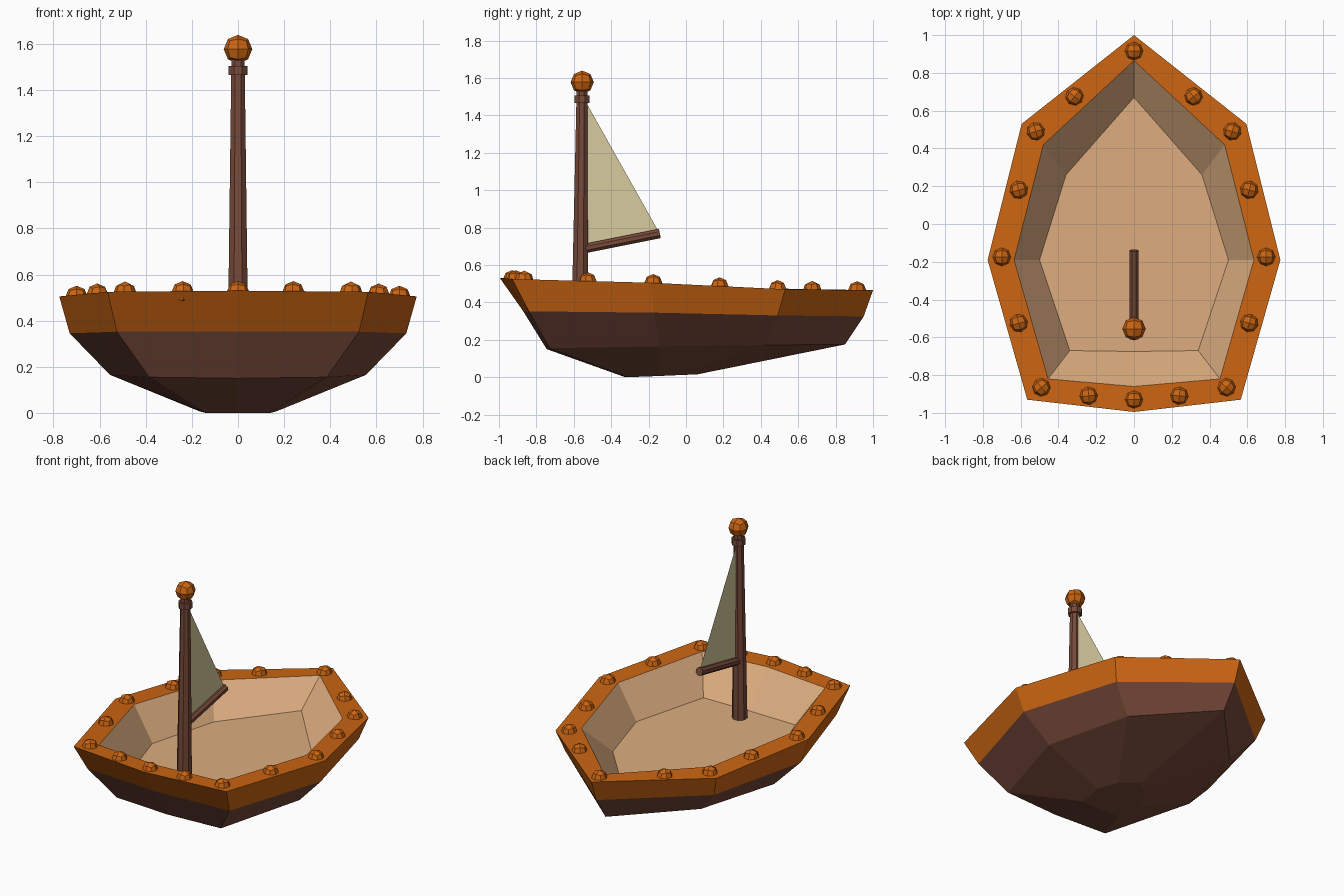
import bpy, bmesh, math
from mathutils import Vector

if "Cube" in bpy.data.objects:
    bpy.data.objects.remove(bpy.data.objects["Cube"])


def material(name, rgb):
    m = bpy.data.materials.new(name)
    m.diffuse_color = (*rgb, 1)
    m.use_nodes = True
    m.node_tree.nodes["Principled BSDF"].inputs["Base Color"].default_value = m.diffuse_color
    return m


ORANGE = material("orange_paint", (0.60, 0.13, 0.006))
BROWN = material("dark_wood", (0.185, 0.068, 0.042))
TAN = material("light_wood", (0.72, 0.42, 0.215))
CLOTH = material("sail_cloth", (0.68, 0.60, 0.34))


def finish(bm, name, mat):
    bmesh.ops.recalc_face_normals(bm, faces=bm.faces)
    me = bpy.data.meshes.new(name)
    bm.to_mesh(me)
    bm.free()
    me.materials.append(mat)
    ob = bpy.data.objects.new(name, me)
    bpy.context.collection.objects.link(ob)
    return ob


def ring(half):
    """Mirror bow-to-stern points into a closed loop."""
    return half + [(-x, y, z) for x, y, z in half[-2:0:-1]]


def shell(name, mat, loops, cap=None, up=False):
    """Skin between successive loops; optionally close one with a fan or face."""
    bm = bmesh.new()
    rows = [[bm.verts.new(p) for p in ring(h)] for h in loops]
    n = len(rows[0])
    for a, b in zip(rows, rows[1:]):
        for i in range(n):
            j = (i + 1) % n
            bm.faces.new((a[i], a[j], b[j], b[i]))
    if cap is not None:
        bm.faces.new(rows[cap])
    ob = finish(bm, name, mat)
    # open shells: make sure the faces point to the visible side
    me = ob.data
    probe = max(me.polygons, key=lambda p: abs(p.normal.z))
    if (probe.normal.z > 0) != up:
        me.flip_normals()
    return ob


def tube(name, mat, a, b, r1, r2, sides=8):
    a, b = Vector(a), Vector(b)
    bm = bmesh.new()
    bmesh.ops.create_cone(bm, cap_ends=True, segments=sides, radius1=r1,
                          radius2=r2, depth=(b - a).length)
    turn = Vector((0, 0, 1)).rotation_difference(b - a).to_matrix()
    spin = math.pi / sides
    for v in bm.verts:
        x, y, z = v.co
        v.co = Vector((x * math.cos(spin) - y * math.sin(spin),
                       x * math.sin(spin) + y * math.cos(spin), z))
        v.co = turn @ v.co + (a + b) / 2
    return finish(bm, name, mat)


def knob(name, centre, r, angle=0.0):
    """Low-poly ball made from a rounded cube."""
    bm = bmesh.new()
    bmesh.ops.create_cube(bm, size=2)
    bmesh.ops.subdivide_edges(bm, edges=bm.edges[:], cuts=1, use_grid_fill=True)
    for v in bm.verts:
        v.co = v.co.normalized() * r
    ob = finish(bm, name, ORANGE)
    ob.location = centre
    ob.rotation_euler.z = angle
    return ob


# Cross-section loops, each listed bow to stern along the right side
keel = [(0, 0.06, .015), (.11, -.02, .012), (.165, -.15, .006), (.14, -.315, 0), (0, -.325, 0)]
bilge = [(0, .85, .175), (.405, .42, .172), (.555, -.14, .165), (.385, -.73, .155), (0, -.745, .15)]
band = [(0, .95, .325), (.55, .49, .33), (.73, -.17, .345), (.525, -.84, .352), (0, -.87, .352)]
rim = [(0, 1, .465), (.595, .53, .47), (.775, -.19, .505), (.565, -.93, .525), (0, -.995, .53)]
lip = [(0, .865, .466), (.48, .42, .475), (.635, -.19, .505), (.455, -.82, .522), (0, -.86, .525)]
floor = [(0, .67, .305), (.36, .26, .29), (.5, -.19, .28), (.34, -.67, .30), (0, -.675, .30)]

shell("hull", BROWN, [keel, bilge, band], cap=0, up=False)
shell("gunwale", ORANGE, [band, rim, lip], up=True)
shell("inner_deck", TAN, [lip, floor], cap=1, up=True)


def rim_height(y):
    for p, q in zip(rim, rim[1:]):
        if y >= q[1]:
            return p[2] + (q[2] - p[2]) * (p[1] - y) / (p[1] - q[1])
    return rim[-1][2]


# Studs along the rim
studs = [(0, .915), (.315, .675), (.52, .49), (.61, .18), (.70, -.175),
         (.61, -.525), (.49, -.865), (.24, -.91), (0, -.93)]
turns = [0, .9, .3, .25, 0, .27, .7, .1, 0]
for (x, y), t in zip(studs, turns):
    for s in ((1, -1) if x else (1,)):
        knob("rim_stud", (s * x, y, rim_height(y) - .002), .049, -s * t)

# Mast with collar and top ball
tube("mast", BROWN, (0, -.568, .29), (0, -.556, 1.54), .048, .031)
tube("mast_collar", BROWN, (0, -.556, 1.465), (0, -.556, 1.505), .044, .044)
knob("mast_ball", (0, -.555, 1.577), .062)

# Boom and triangular sail
tube("boom", BROWN, (0, -.56, .684), (0, -.14, .768), .027, .027)
bm = bmesh.new()
bm.faces.new([bm.verts.new(p) for p in
              ((0, -.54, .70), (0, -.15, .785), (0, -.54, 1.48))])
finish(bm, "sail", CLOTH)
